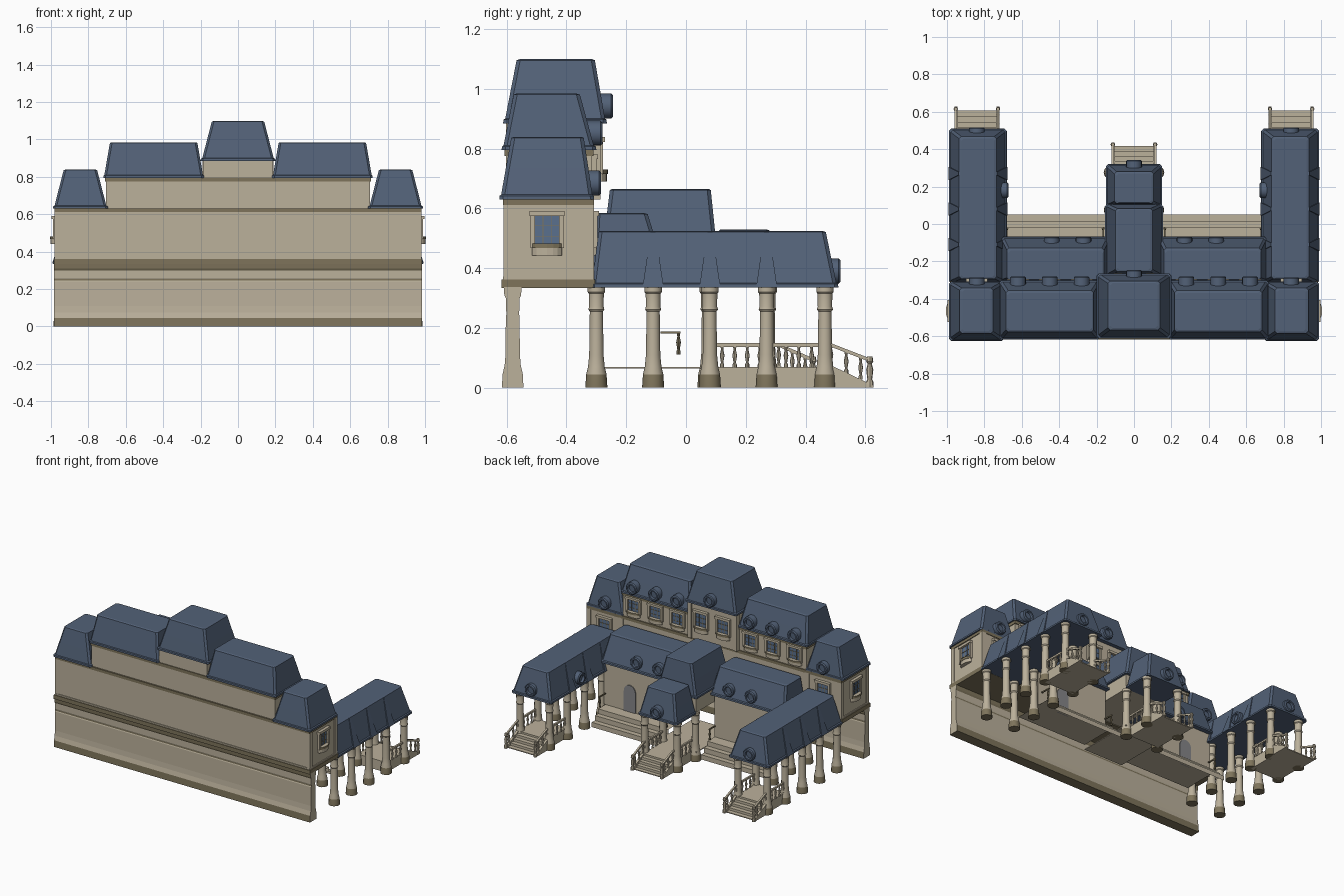
import bpy, bmesh, math
from mathutils import Matrix, Vector

if "Cube" in bpy.data.objects:
    bpy.data.objects.remove(bpy.data.objects["Cube"])


def material(name, rgb):
    m = bpy.data.materials.new(name)
    m.diffuse_color = (*rgb, 1)
    m.use_nodes = True
    m.node_tree.nodes["Principled BSDF"].inputs["Base Color"].default_value = m.diffuse_color
    return m


STONE = material("beige stone", (0.50, 0.44, 0.33))
TAUPE = material("taupe trim", (0.21, 0.175, 0.105))
SLATE = material("blue slate", (0.085, 0.12, 0.185))
GLASS = material("window blue", (0.10, 0.16, 0.27))
GREY = material("door grey", (0.24, 0.24, 0.25))


def finish(name, bm, mats, rule=None, smooth=False, recalc=True):
    if recalc:
        bmesh.ops.recalc_face_normals(bm, faces=bm.faces)
    for f in bm.faces:
        if rule:
            f.material_index = rule(f.calc_center_median())
        f.smooth = smooth
    me = bpy.data.meshes.new(name)
    bm.to_mesh(me)
    bm.free()
    for m in mats:
        me.materials.append(m)
    ob = bpy.data.objects.new(name, me)
    bpy.context.collection.objects.link(ob)
    if smooth:
        bpy.ops.object.select_all(action='DESELECT')
        ob.select_set(True)
        bpy.context.view_layer.objects.active = ob
        bpy.ops.object.shade_smooth_by_angle(angle=math.radians(35))
    return ob


def add_box(bm, x0, x1, y0, y1, z0, z1, M=Matrix()):
    T = Matrix.Translation(((x0 + x1) / 2, (y0 + y1) / 2, (z0 + z1) / 2))
    S = Matrix.Diagonal((abs(x1 - x0), abs(y1 - y0), abs(z1 - z0), 1))
    bmesh.ops.create_cube(bm, size=1, matrix=M @ T @ S)


def box(name, dims, mat):
    bm = bmesh.new()
    add_box(bm, *dims)
    return finish(name, bm, [mat])


def add_loft(bm, rings, caps=True):
    loops = [[bm.verts.new(p) for p in r] for r in rings]
    n = len(loops[0])
    for a, b in zip(loops, loops[1:]):
        for i in range(n):
            bm.faces.new((a[i], a[(i + 1) % n], b[(i + 1) % n], b[i]))
    if caps:
        bm.faces.new(loops[0][::-1])
        bm.faces.new(loops[-1])


def add_lathe(bm, x, y, z, prof, n=12):
    add_loft(bm, [[(x + r * math.cos(2 * math.pi * i / n), y + r * math.sin(2 * math.pi * i / n), z + h)
                   for i in range(n)] for r, h in prof])


def add_bar(bm, a, b, t):
    # square rail between two points in a constant-x plane
    add_loft(bm, [[Vector(p) + Vector((dx, 0, dz)) for dx, dz in ((-t, -t), (t, -t), (t, t), (-t, t))]
                  for p in (a, b)])


# ---------- mansard roofs ----------
def roof(name, x0, x1, y0, y1, z0, z1, ix, iy0, iy1):
    def ring(f, z, c=0.012):
        a, b, d, e = x0 + ix * f, x1 - ix * f, y0 + iy0 * f, y1 - iy1 * f
        return [(a + c, d, z), (b - c, d, z), (b, d + c, z), (b, e - c, z),
                (b - c, e, z), (a + c, e, z), (a, e - c, z), (a, d + c, z)]
    h = z1 - z0
    bm = bmesh.new()
    add_loft(bm, [ring(.15, z0), ring(0, z0), ring(0.02, z0 + .012), ring(.16, z0 + .016),
                  ring(.55, z0 + h * .5), ring(1, z1 - .004), ring(1.25, z1)])
    finish(name, bm, [SLATE])


roof("centre_roof", -.2, .2, -.612, -.265, .885, 1.10, .06, .045, .04)
roof("entrance_hall_roof", -.155, .155, -.285, .108, .44, .665, .055, .03, .025)
roof("entrance_porch_roof", -.15, .15, .09, .32, .335, .53, .045, .02, .04)
for s in (-1, 1):
    def span(a, b):
        return sorted((s * a, s * b))
    roof("tower_roof", *span(.695, .99), -.625, -.308, .63, .84, .058, .04, .034)
    roof("middle_roof", *span(.182, .72), -.617, -.3, .795, .985, .035, .04, .055)
    roof("gallery_roof", *span(.13, .71), -.31, -.068, .40, .585, .03, .01, .06)
    roof("wing_roof", *span(.68, .99), -.318, .51, .335, .525, .055, .025, .042)
    bm = bmesh.new()          # slight ribs across the wing roof
    for y in (-.11, .08, .27):
        add_loft(bm, [[(s * .835 + u * .158, y + v * .035, .338) for u, v in ((-1, -1), (1, -1), (1, 1), (-1, 1))],
                      [(s * .835 + u * .102, y + v * .008, .522) for u, v in ((-1, -1), (1, -1), (1, 1), (-1, 1))]])
    finish("wing_roof_ribs", bm, [SLATE])


# ---------- round dormers ----------
def dormer(x, y, z, ang=0, r=.042, depth=.1):
    M = Matrix.Translation((x, y, z)) @ Matrix.Rotation(ang, 4, 'Z')
    bm = bmesh.new()
    rings = []
    for rad, d in ((r, -depth), (r, -.006), (r - .006, 0), (r - .016, 0), (r - .018, -.016)):
        rings.append([M @ Vector((rad * math.cos(t), d, rad * math.sin(t)))
                      for t in [2 * math.pi * i / 16 for i in range(16)]])
    add_loft(bm, rings)
    finish("dormer", bm, [SLATE], smooth=True)


dormer(0, -.245, .943)
dormer(0, .342, .39)
for s in (-1, 1):
    dormer(s * .84, -.285, .685)
    for x in (.28, .45, .62):
        dormer(s * x, -.28, .852)
    for x in (.27, .44):
        dormer(s * x, -.07, .46)
    dormer(s * .84, .517, .39)
    dormer(s * .672, .18, .39, s * math.pi / 2)

# ---------- ground-floor front wall, profile run along x ----------
SHAFT = [(.036, 0), (.034, .045), (.027, .075), (.024, .11), (.023, .24), (.021, .246),
         (.021, .254), (.023, .26), (.023, .3), (.028, .31), (.03, .337)]
bm = bmesh.new()
ring = [(-.58 - d, z) for d, z in SHAFT] + [(-.58 + d, z) for d, z in SHAFT[::-1]]
add_loft(bm, [[(x, y, z) for y, z in ring] for x in (-.985, .985)])
finish("front_wall", bm, [STONE, TAUPE],
       lambda c: 1 if c.z < .04 or .245 < c.z < .255 or (c.z > .302) else 0)

# ---------- upper storeys ----------
box("second_storey", (-.975, .975, -.607, -.312, .336, .63), STONE)
box("storey_moulding", (-.985, .985, -.617, -.305, .334, .362), TAUPE)
box("storey_bead", (-.98, .98, -.612, -.308, .345, .372), STONE)
box("cornice", (-.98, .98, -.612, -.308, .612, .632), TAUPE)
box("third_storey", (-.705, .705, -.602, -.315, .63, .797), STONE)
box("third_cornice", (-.71, .71, -.607, -.31, .775, .797), TAUPE)
box("centre_storey", (-.185, .185, -.602, -.292, .63, .887), STONE)
box("entrance_hall_wall", (-.14, .14, -.3, .09, .337, .445), STONE)
bm = bmesh.new()          # corner pilasters
for s in (-1, 1):
    for x, y, z0, z1 in ((.965, -.322, .37, .615), (.965, -.597, .37, .615), (.715, -.322, .37, .615),
                         (.175, -.3, .63, .885)):
        add_box(bm, s * x - .015, s * x + .015, y - .014, y + .014, z0, z1)
finish("pilasters", bm, [STONE])


# ---------- windows with lintel and basket sill ----------
def window(x, y, z, ang=0, h=.15):
    M = Matrix.Translation((x, y, z)) @ Matrix.Rotation(ang, 4, 'Z')
    k = h / .15
    bm = bmesh.new()
    for u in (-.048, .048):
        add_box(bm, u - .008, u + .008, -.01, .014, -.05 * k, .06 * k, M)
    add_box(bm, -.058, .058, -.01, .02, .058 * k, .075 * k, M)
    for rad, a, b in ((1, -.05, -.035), (.9, -.075, -.05)):
        arc = [(.056 * rad * math.cos(t), .03 * rad * math.sin(t)) for t in [math.pi * i / 8 for i in range(9)]]
        add_loft(bm, [[M @ Vector((p, q, v * k)) for p, q in arc] for v in (a, b)])
    finish("window_frame", bm, [STONE, TAUPE], lambda c: 1 if abs(c.z - z + .0425 * k) < .005 else 0)
    bm = bmesh.new()
    add_box(bm, -.042, .042, -.004, .004, -.04 * k, .06 * k, M)
    finish("window_glass", bm, [GLASS])
    bm = bmesh.new()
    for u in (-.014, .014):
        add_box(bm, u - .0015, u + .0015, 0, .007, -.04 * k, .06 * k, M)
    for v in (-.01, .025):
        add_box(bm, -.042, .042, 0, .0065, (v - .0015) * k, (v + .0015) * k, M)
    finish("window_lattice", bm, [TAUPE])


for s in (-1, 1):
    window(s * .976, -.465, .517, -s * math.pi / 2)
    window(s * .84, -.311, .517)
    window(s * .085, -.291, .765)
    for x in (.28, .45, .62):
        window(s * x, -.314, .715, h=.13)

# ---------- gallery wall, doors, deck and wide steps ----------
STEPS = [(-.3, .1), (-.02, .1), (-.02, .067), (.015, .067), (.015, .033), (.05, .033), (.05, 0)]
for s in (-1, 1):
    box("gallery_wall", (s * .15, s * .7, -.108, -.1, .1, .42), STONE)
    bm = bmesh.new()
    arch = [(.045 * math.cos(t), .235 + .05 * math.sin(t)) for t in [math.pi * i / 10 for i in range(11)]]
    arch += [(-.045, .1), (.045, .1)]
    add_loft(bm, [[(s * .5 + u, y, z) for u, z in arch] for y in (-.1, -.094)])
    finish("arched_door", bm, [GREY])
    bm = bmesh.new()
    xa, xb = sorted((s * .15, s * .69))
    for (y0, z0), (y1, z1) in zip(STEPS, STEPS[1:]):
        bm.faces.new([bm.verts.new(p) for p in ((xa, y0, z0), (xb, y0, z0), (xb, y1, z1), (xa, y1, z1))])
    finish("wide_steps", bm, [STONE], recalc=False)
box("entrance_floor", (-.15, .15, -.3, .1, .064, .07), STONE)

# ---------- columns ----------
COLUMN = [(.037, 0), (.034, .045), (.028, .07), (.024, .11), (.022, .255), (.027, .262), (.024, .272),
          (.025, .315), (.029, .32), (.029, .337)]
spots = [(s * x, y) for s in (-1, 1) for x in (.95, .725) for y in (-.3, -.11, .08, .27, .465)]
spots += [(s * .125, y) for s in (-1, 1) for y in (.075, .275)]
for x, y in spots:
    bm = bmesh.new()
    add_lathe(bm, x, y, 0, COLUMN)
    finish("column", bm, [STONE, TAUPE], lambda c: 1 if c.z < .045 else 0, smooth=True)

# ---------- porch decks with stairs and balustrades ----------
BALUSTER = [(.007, 0), (.007, .01), (.004, .016), (.008, .04), (.004, .06), (.006, .072)]
NEWEL = [(.012, 0), (.012, .02), (.008, .028), (.012, .06), (.007, .08), (.012, .088), (.009, .105)]


def porch(cx, hw, y0, y1, y2):
    prof = [(y0, 0), (y0, .07), (y1, .07)]
    n = 4
    for i in range(n):
        y, z = y1 + (y2 - .02 - y1) * (i + 1) / n, .07 * (1 - (i + 1) / n)
        prof += [(prof[-1][0], z + .0175 * 0.3)] if i < n - 1 else [(prof[-1][0], .006)]
        prof += [(y, prof[-1][1])]
    prof += [(y2 - .02, 0)]
    bm = bmesh.new()
    add_loft(bm, [[(cx + u, y, z) for y, z in prof] for u in (-hw, hw)])
    finish("porch_steps", bm, [STONE])
    bm = bmesh.new()
    for u in (-hw, hw):
        x = cx + u
        add_bar(bm, (x, y0, .143), (x, y1, .143), .006)
        add_bar(bm, (x, y1, .143), (x, y2 - .01, .092), .006)
        add_loft(bm, [[(x + d, y1, 0), (x + d, y2, 0), (x + d, y2, .008), (x + d, y1, .075)] for d in (-.008, .008)])
        k = max(2, round((y1 - y0) / .042))
        for i in range(k):
            add_lathe(bm, x, y0 + (y1 - y0) * (i + .5) / k, .068, BALUSTER, 8)
        for f in (0, .36, .7):
            add_lathe(bm, x, y1 + (y2 - y1) * f, .07 - .06 * f, BALUSTER, 8)
        add_lathe(bm, x, y2 - .012, 0, NEWEL, 8)
    finish("porch_balustrade", bm, [STONE], smooth=True)


porch(0, .113, .1, .31, .437)
for s in (-1, 1):
    porch(s * .84, .113, .27, .485, .627)
    bm = bmesh.new()          # short gallery rails
    for x in (.68, .165):
        add_bar(bm, (s * x, -.085, .185), (s * x, -.018, .185), .004)
        add_lathe(bm, s * x, -.025, .112, BALUSTER, 8)
    finish("gallery_rail", bm, [TAUPE])
